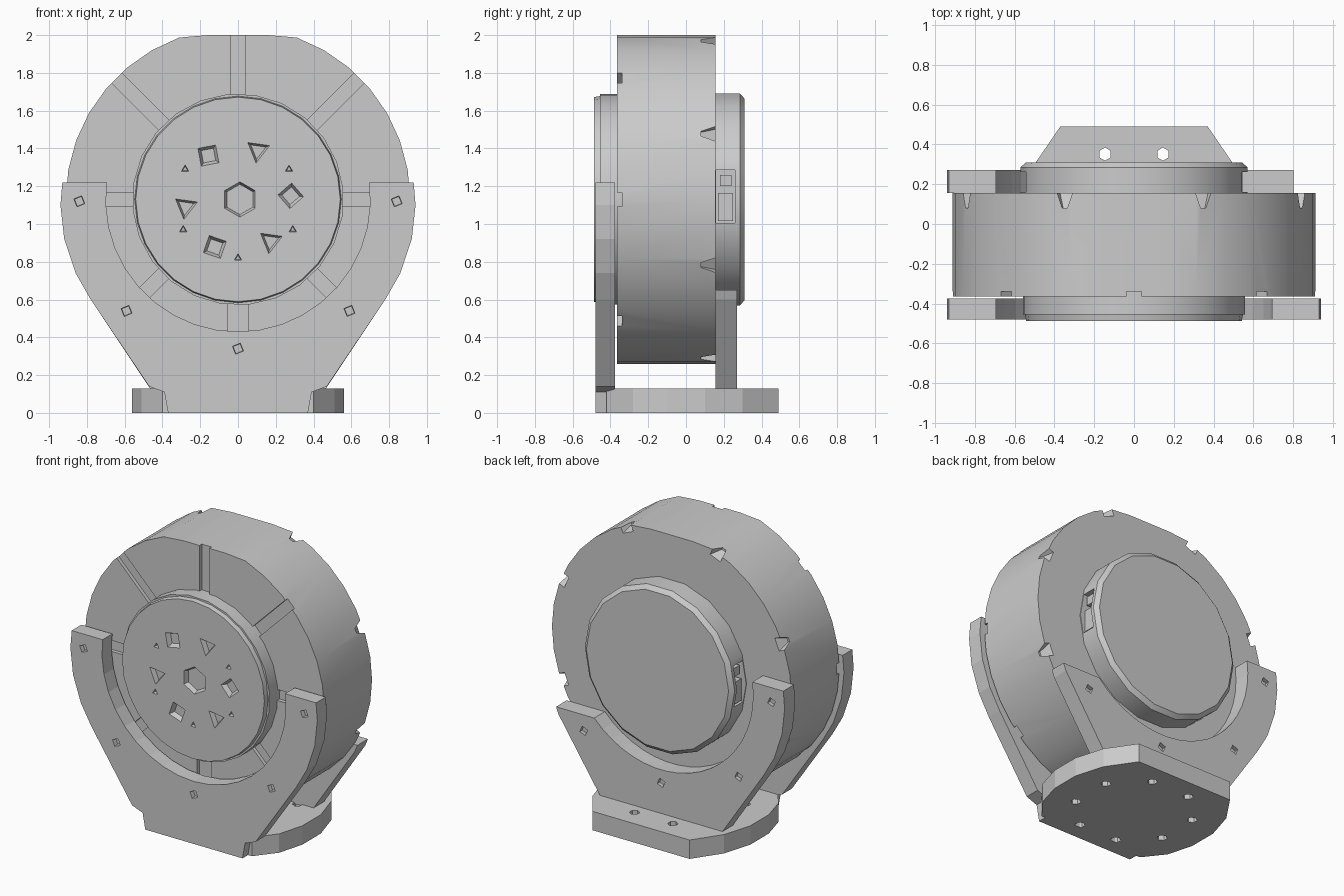
import bpy, bmesh
from math import sin, cos, pi, radians, asin, sqrt
from mathutils import Matrix, Vector

if "Cube" in bpy.data.objects:
    bpy.data.objects.remove(bpy.data.objects["Cube"])

AXIS_Z = 1.13  # height of the drum axis

grey = bpy.data.materials.new("cast_grey")
grey.use_nodes = True
GREY = (0.6, 0.6, 0.6, 1)
grey.diffuse_color = GREY
grey.node_tree.nodes["Principled BSDF"].inputs["Base Color"].default_value = GREY


def finish(name, bm):
    bmesh.ops.recalc_face_normals(bm, faces=bm.faces)
    mesh = bpy.data.meshes.new(name)
    bm.to_mesh(mesh)
    bm.free()
    mesh.materials.append(grey)
    obj = bpy.data.objects.new(name, mesh)
    bpy.context.collection.objects.link(obj)
    return obj


def prism(name, outline, lo, hi, upright=True, taper=1.0):
    """Extrude an outline along y (upright) or along z; taper shrinks the far end."""
    bm = bmesh.new()
    place = (lambda a, b, d: (a, d, b)) if upright else (lambda a, b, d: (a, b, d))
    near = [bm.verts.new(place(a, b, lo)) for a, b in outline]
    c = AXIS_Z if upright else 0
    far = [bm.verts.new(place(a * taper, c + (b - c) * taper, hi)) for a, b in outline]
    bm.faces.new(near)
    bm.faces.new(far[::-1])
    for i in range(len(near)):
        j = (i + 1) % len(near)
        bm.faces.new((near[i], near[j], far[j], far[i]))
    return finish(name, bm)


def ring(radius, sides, start=0.0):
    return [(radius * cos(start + 2 * pi * i / sides),
             AXIS_Z + radius * sin(start + 2 * pi * i / sides)) for i in range(sides)]


def add_box(bm, centre, size, turn=0.0):
    """Box whose position and turn are measured about the drum axis."""
    m = Matrix.Translation((0, 0, AXIS_Z)) @ Matrix.Rotation(-turn, 4, "Y")
    bmesh.ops.create_cube(bm, size=1, matrix=m @ Matrix.Translation(centre) @ Matrix.Diagonal((*size, 1)))


def add_pit(bm, x, y, z, r, depth, sides=3, turn=0.0, tip=0.5):
    """Tapered pit going in along y, centred on the surface."""
    m = Matrix.Translation((x, y, z)) @ Matrix.Rotation(turn, 4, "Y") @ Matrix.Rotation(pi / 2, 4, "X")
    bmesh.ops.create_cone(bm, cap_ends=True, segments=sides, radius1=r * tip, radius2=r,
                          depth=2 * depth, matrix=m)


def cut(obj, bm):
    cutter = finish("cutter", bm)
    cutter.hide_render = True
    mod = obj.modifiers.new("cut", "BOOLEAN")
    mod.object, mod.operation, mod.solver = cutter, "DIFFERENCE", "EXACT"
    graph = bpy.context.evaluated_depsgraph_get()
    mesh = bpy.data.meshes.new_from_object(obj.evaluated_get(graph))
    obj.modifiers.clear()
    obj.data = mesh
    bpy.data.objects.remove(cutter)


# Drum, flattened at top and bottom
drum = prism("drum", [(x, min(max(z, 0.26), 2.0)) for x, z in ring(0.912, 36)], -0.365, 0.155)
bm = bmesh.new()
for k in range(8):
    a = k * pi / 4
    # radial groove on the front, broken notch on the rear rim
    wide = 0.11 if k == 6 else 0.075
    add_box(bm, (0.75, -0.365, 0), (0.5, 0.05, wide), a)
    b = a + pi / 8
    m = (Matrix.Translation((0, 0, AXIS_Z)) @ Matrix.Rotation(-b, 4, "Y")
         @ Matrix.Translation((0.91, 0.155, 0)) @ Matrix.Rotation(pi / 4, 4, "Y"))
    bmesh.ops.create_cone(bm, cap_ends=True, segments=4, radius1=0.02, radius2=0.1,
                          depth=0.15, matrix=m @ Matrix.Rotation(-pi / 2, 4, "X"))
cut(drum, bm)

# Front hub and its perforated cover
prism("front_hub", ring(0.56, 24, 0.1), -0.455, -0.3)
cover = prism("front_cover", ring(0.55, 28), -0.44, -0.487, taper=0.985)
bm = bmesh.new()
add_pit(bm, 0.01, -0.487, AXIS_Z, 0.11, 0.04, 6, tip=0.7)
for k in range(6):
    a = radians(68 + 60 * k - 4 * (k % 2))
    add_pit(bm, 0.28 * cos(a), -0.487, AXIS_Z + 0.28 * sin(a), 0.09, 0.035, 3 + k % 2, a)
for x, z in [(-0.28, 1.29), (0.27, 1.29), (-0.29, 0.97), (0.29, 0.97), (0, 0.82)]:
    add_pit(bm, x, -0.487, z, 0.03, 0.03)
cut(cover, bm)

# Rear housing with a connector bay on each side
rear = prism("rear_housing", ring(0.57, 18), 0.12, 0.285)
prism("rear_cover", ring(0.57, 18), 0.285, 0.31, taper=0.95)
bm = bmesh.new()
for s in (-1, 1):
    add_box(bm, (s * 0.57, 0.21, 0.015), (0.16, 0.1, 0.28))
cut(rear, bm)
for s, side in ((-1, "right"), (1, "left")):
    bm = bmesh.new()
    add_box(bm, (s * 0.5, 0.21, -0.04), (0.08, 0.08, 0.15))
    add_box(bm, (s * 0.5, 0.21, 0.1), (0.07, 0.06, 0.06))
    finish(side + "_connector", bm)

# Cradle brackets: outer flank, then the inner arc from tip to tip
FLANK = [(0.94, 1.1), (0.92, 0.92), (0.86, 0.74), (0.78, 0.6)]


def bracket(name, foot, right_tip, left_tip, lo, hi, face):
    reach = 0.7
    start, end = [asin((t[1] - AXIS_Z) / reach) for t in (left_tip, right_tip)]
    end = -pi - end
    arc = [(reach * cos(start + (end - start) * i / 20),
            AXIS_Z + reach * sin(start + (end - start) * i / 20)) for i in range(21)]
    left = [left_tip] + [p for p in FLANK if p[1] < left_tip[1]] + foot
    right = [right_tip] + [p for p in FLANK if p[1] < right_tip[1]] + foot
    obj = prism(name, left + [(-x, z) for x, z in right[::-1]] + arc[::-1], lo, hi)
    bm = bmesh.new()
    for x, z in [(-0.84, 1.12), (0.84, 1.12), (-0.59, 0.54), (0.59, 0.54), (0, 0.34)]:
        if x <= 0 or z < left_tip[1]:
            add_pit(bm, x, face, z, 0.035, 0.03, 4, 0.4, 0.8)
    cut(obj, bm)


bracket("front_bracket", [(0.47, 0.14), (0.39, 0.11), (0.37, 0)],
        (0.93, 1.22), (0.93, 1.22), -0.48, -0.375, -0.48)
bracket("rear_bracket", [(0.46, 0.12)], (0.93, 1.22), (0.8, 0.65), 0.155, 0.27, 0.27)

# Base plate with a circle of bolt holes
half = [(0.37, 0.49), (0.5, 0.3), (0.56, 0.1), (0.56, -0.1), (0.51, -0.28), (0.4, -0.42)]
base = prism("base_plate", half + [(-x, y) for x, y in half[::-1]], 0, 0.13, upright=False)
bm = bmesh.new()
for k in range(8):
    a = pi / 8 + k * pi / 4
    bmesh.ops.create_cone(bm, cap_ends=True, segments=6, radius1=0.033, radius2=0.033, depth=0.4,
                          matrix=Matrix.Translation((0.38 * cos(a), 0.38 * sin(a), 0.06)))
cut(base, bm)

# Smooth the round parts, keeping edges sharp
for obj in bpy.data.objects:
    obj.select_set(obj.name in {"drum", "front_hub", "front_cover", "rear_housing", "rear_cover"})
    if obj.name == "drum":
        bpy.context.view_layer.objects.active = obj
bpy.ops.object.shade_smooth_by_angle(angle=radians(25))
